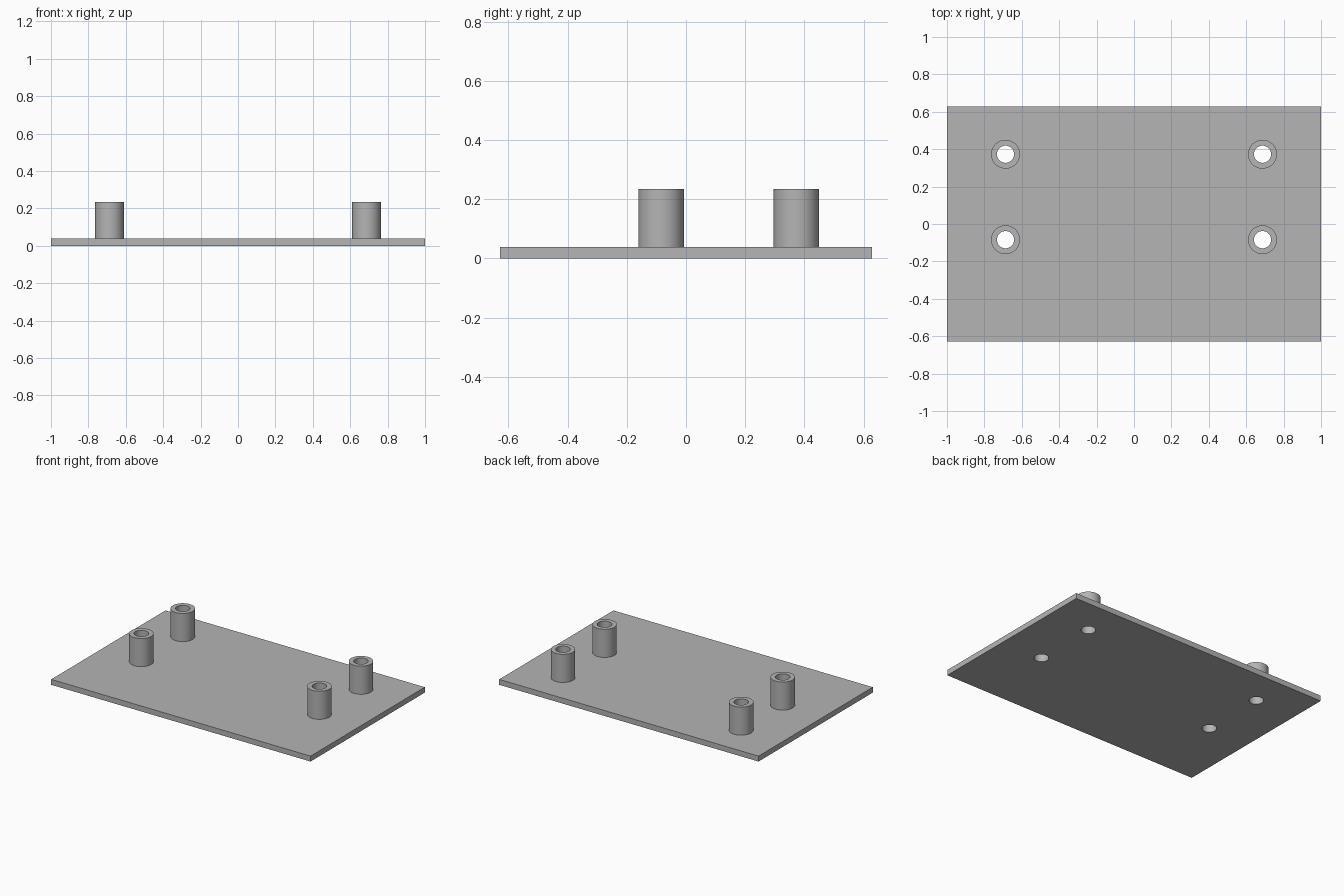
import bpy
import bmesh
from math import cos, sin, tau, radians
from mathutils import Vector

cube = bpy.data.objects.get("Cube")
if cube:
    bpy.data.objects.remove(cube, do_unlink=True)

HALF_X, HALF_Y = 1.0, 0.629
PLATE_TOP, POST_TOP = 0.038, 0.234
POST_RADIUS, BORE_RADIUS = 0.077, 0.046
POST_X = 0.687
POST_ROWS = {"front": -0.084, "back": 0.373}
SEGMENTS = 64

grey = bpy.data.materials.new("plain grey")
grey.use_nodes = True
grey.diffuse_color = (0.46, 0.46, 0.46, 1)
grey.node_tree.nodes["Principled BSDF"].inputs["Base Color"].default_value = grey.diffuse_color


def circle(x, y, radius):
    angles = [tau * i / SEGMENTS for i in range(SEGMENTS)]
    return [(x + radius * cos(a), y + radius * sin(a)) for a in angles]


def extruded(name, outlines, bottom, top):
    """Solid from an outer outline with holes, extruded straight up."""
    bm = bmesh.new()
    edges = []
    for outline in outlines:
        verts = [bm.verts.new((x, y, bottom)) for x, y in outline]
        edges += [bm.edges.new((v, verts[i - 1])) for i, v in enumerate(verts)]
    bmesh.ops.triangle_fill(bm, edges=edges, use_beauty=True, normal=Vector((0, 0, 1)))
    result = bmesh.ops.extrude_face_region(bm, geom=bm.faces[:], use_keep_orig=True)
    raised = [g for g in result["geom"] if isinstance(g, bmesh.types.BMVert)]
    bmesh.ops.translate(bm, verts=raised, vec=(0, 0, top - bottom))
    bmesh.ops.recalc_face_normals(bm, faces=bm.faces[:])
    mesh = bpy.data.meshes.new(name)
    bm.to_mesh(mesh)
    bm.free()
    mesh.materials.append(grey)
    obj = bpy.data.objects.new(name, mesh)
    bpy.context.collection.objects.link(obj)
    bpy.ops.object.select_all(action="DESELECT")
    obj.select_set(True)
    bpy.context.view_layer.objects.active = obj
    bpy.ops.object.shade_smooth_by_angle(angle=radians(30))
    return obj


posts = [(f"{row}_{side}_post", sign * POST_X, y)
         for row, y in POST_ROWS.items()
         for side, sign in (("left", 1), ("right", -1))]

# Base plate with a through hole under every post
rectangle = [(-HALF_X, -HALF_Y), (HALF_X, -HALF_Y), (HALF_X, HALF_Y), (-HALF_X, HALF_Y)]
holes = [circle(x, y, BORE_RADIUS) for _, x, y in posts]
extruded("base_plate", [rectangle] + holes, 0, PLATE_TOP)

# Hollow standoff posts
for name, x, y in posts:
    extruded(name, [circle(x, y, POST_RADIUS), circle(x, y, BORE_RADIUS)], PLATE_TOP, POST_TOP)
